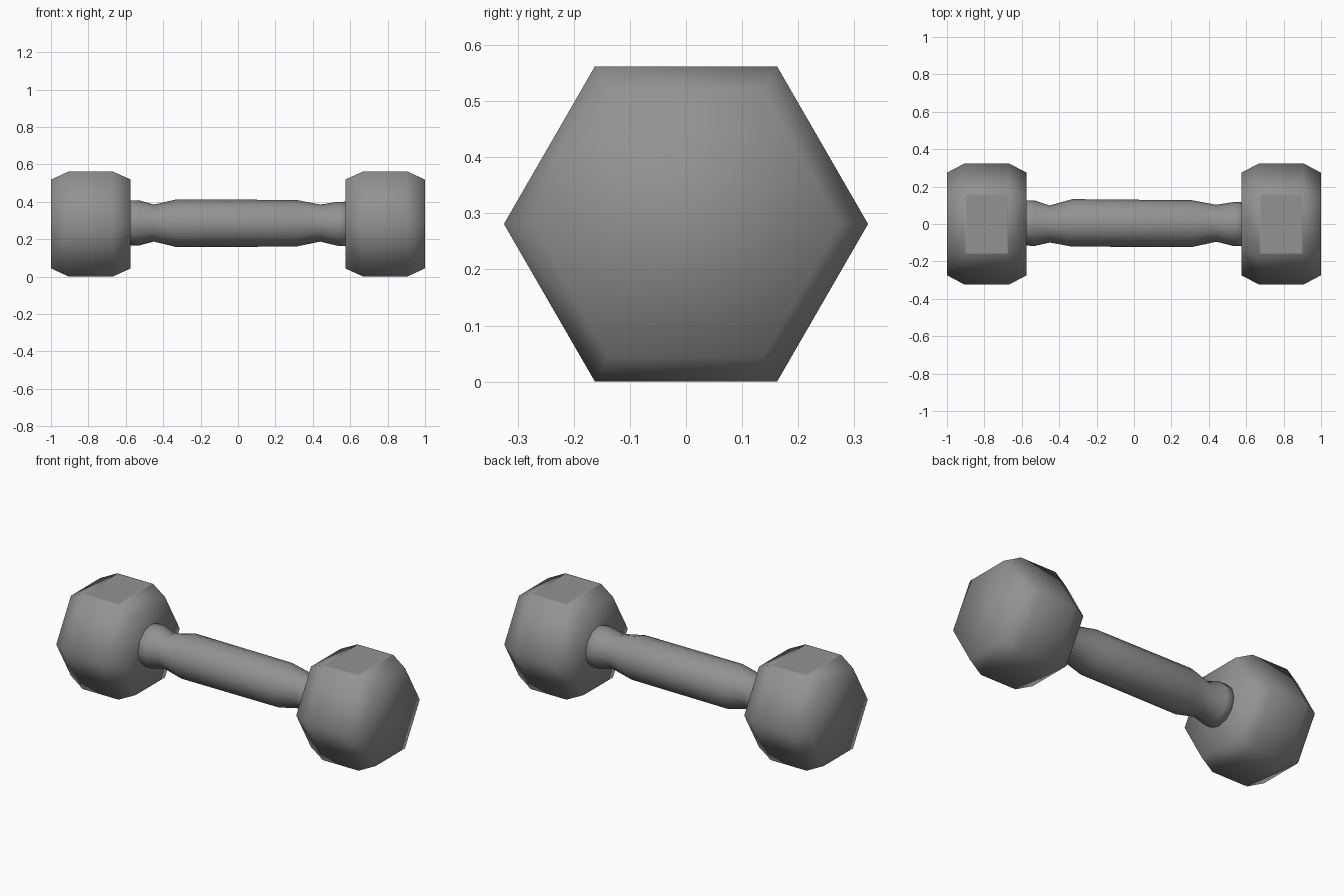
import bpy, bmesh, math

if "Cube" in bpy.data.objects:
    bpy.data.objects.remove(bpy.data.objects["Cube"])

CZ = 0.281  # height of the bar axis

# Dark cast-iron grey
iron = bpy.data.materials.new("dark_grey")
iron.diffuse_color = (0.29, 0.29, 0.29, 1)
iron.use_nodes = True
iron.node_tree.nodes["Principled BSDF"].inputs["Base Color"].default_value = iron.diffuse_color


def lathe(name, profile, sides, top_panel=False):
    """Rings of (x, radius, y centre, z centre) joined along x, with capped ends."""
    bm = bmesh.new()
    rings = []
    for x, r, cy, cz in profile:
        ring = []
        for i in range(sides):
            a = 2 * math.pi * i / sides
            ring.append(bm.verts.new((x, cy + r * math.cos(a), cz + r * math.sin(a))))
        rings.append(ring)
    for a, b in zip(rings, rings[1:]):
        for i in range(sides):
            j = (i + 1) % sides
            bm.faces.new((a[i], a[j], b[j], b[i]))
    bm.faces.new(rings[0])
    bm.faces.new(rings[-1])
    bmesh.ops.recalc_face_normals(bm, faces=bm.faces[:])
    if top_panel:  # flat panel inset in the upper facet
        top = [f for f in bm.faces if f.normal.z > 0.99]
        bmesh.ops.inset_region(bm, faces=top, thickness=0.014)
    for f in bm.faces:
        f.smooth = True
    me = bpy.data.meshes.new(name)
    bm.to_mesh(me)
    bm.free()
    me.materials.append(iron)
    ob = bpy.data.objects.new(name, me)
    bpy.context.collection.objects.link(ob)
    return ob


# Hexagonal weights with chamfered rims
head = [(0.575, 0.275), (0.67, 0.3245), (0.905, 0.3245), (1.0, 0.274)]
for name, s in (("weight_left", -1), ("weight_right", 1)):
    lathe(name, [(s * x, r, 0, CZ) for x, r in head], 6, top_panel=True)

# Grip with a narrow neck near each weight
grip = [
    (-0.60, 0.120, 0.005, 0.287),
    (-0.53, 0.121, 0.004, 0.287),
    (-0.45, 0.099, 0.000, 0.286),
    (-0.33, 0.127, 0.006, 0.285),
    (0.31, 0.125, 0.002, 0.285),
    (0.44, 0.099, 0.004, 0.286),
    (0.53, 0.117, 0.000, 0.282),
    (0.60, 0.120, 0.000, 0.281),
]
lathe("grip", grip, 12)
